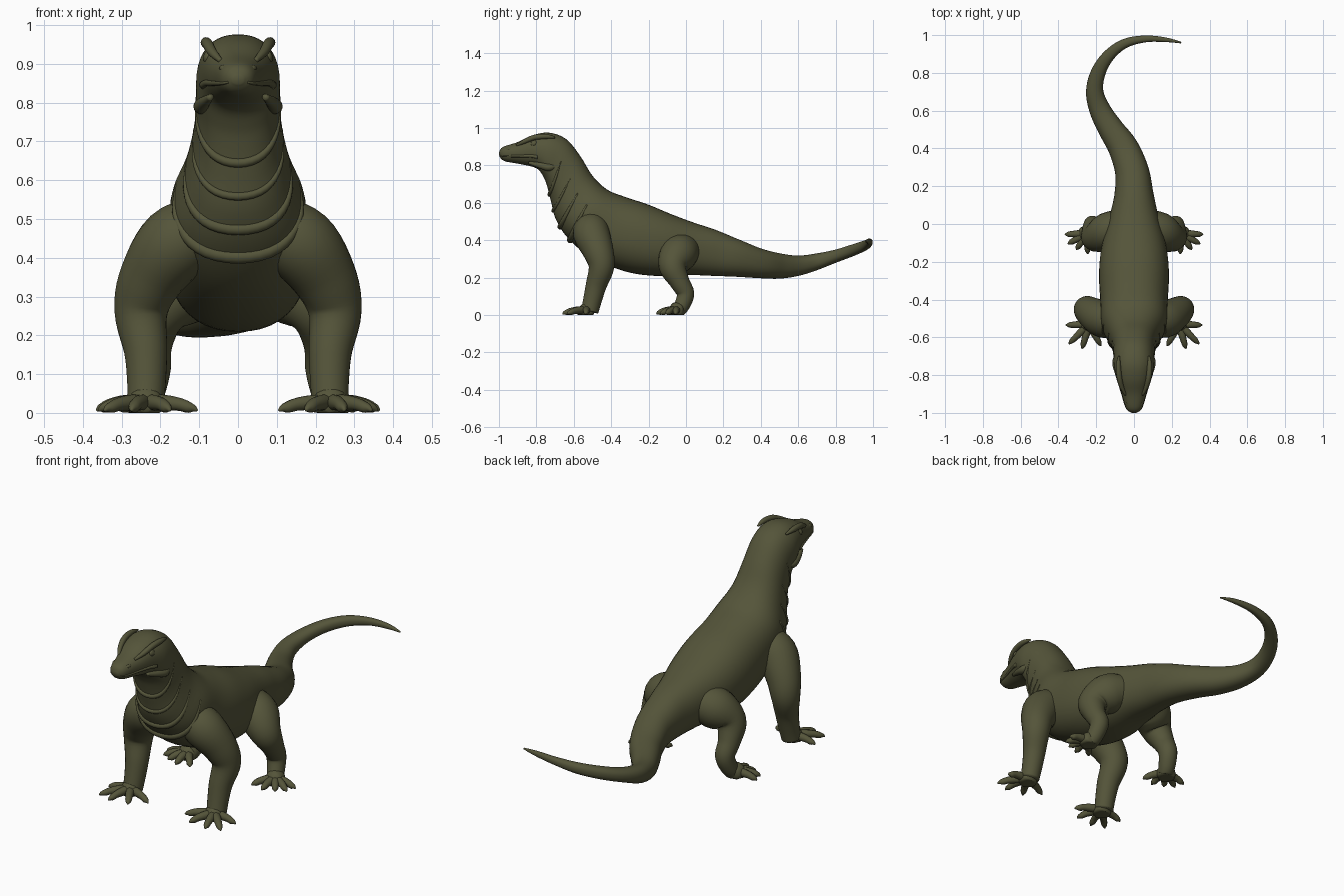
import bpy, bmesh
from math import sin, cos, pi, copysign
from mathutils import Vector

cube = bpy.data.objects.get("Cube")
if cube:
    bpy.data.objects.remove(cube, do_unlink=True)

olive = bpy.data.materials.new("olive_skin")
olive.use_nodes = True
olive.diffuse_color = (0.09, 0.09, 0.042, 1)
bsdf = next(n for n in olive.node_tree.nodes if n.type == 'BSDF_PRINCIPLED')
bsdf.inputs["Base Color"].default_value = olive.diffuse_color
bsdf.inputs["Roughness"].default_value = 0.7


def spline(rows, t):
    """Smooth interpolation through rows of numbers, t counted in rows."""
    i = min(int(t), len(rows) - 2)
    f = t - i
    a, b, c, d = (rows[max(0, min(len(rows) - 1, i + k))] for k in (-1, 0, 1, 2))
    return [q + f / 2 * (r - p + f * (2 * p - 5 * q + 4 * r - s + f * (3 * (q - r) + s - p)))
            for p, q, r, s in zip(a, b, c, d)]


def resample(rows, per):
    count = (len(rows) - 1) * per
    return [spline(rows, k / per) for k in range(count + 1)]


def make_part(name, lofts):
    """Skin each list of rings into a closed tube, all in one object."""
    bm = bmesh.new()
    for rings in lofts:
        grid = [[bm.verts.new((p[0], p[1], max(0, p[2]))) for p in ring] for ring in rings]
        n = len(grid[0])
        for a, b in zip(grid, grid[1:]):
            for i in range(n):
                bm.faces.new((a[i], a[(i + 1) % n], b[(i + 1) % n], b[i]))
        bm.faces.new(grid[0])
        bm.faces.new(grid[-1])
    bmesh.ops.recalc_face_normals(bm, faces=bm.faces)
    mesh = bpy.data.meshes.new(name)
    bm.to_mesh(mesh)
    bm.free()
    mesh.materials.append(olive)
    for face in mesh.polygons:
        face.use_smooth = True
    obj = bpy.data.objects.new(name, mesh)
    bpy.context.collection.objects.link(obj)
    return obj


def tube(rows, side=1, per=5, sides=16):
    """Rings along a path of (x, y, z, radius); side -1 mirrors it."""
    rows = resample(rows, per)
    pts = [Vector((r[0] * side, r[1], r[2])) for r in rows]
    normal = Vector((0.31, 0.42, 0.85))
    rings = []
    for k, p in enumerate(pts):
        t = (pts[min(k + 1, len(pts) - 1)] - pts[max(k - 1, 0)]).normalized()
        normal = (normal - t * normal.dot(t)).normalized()
        other = t.cross(normal)
        rings.append([p + rows[k][3] * (normal * cos(a) + other * sin(a))
                      for a in (2 * pi * i / sides for i in range(sides))])
    return rings


# Spine stations: centre x, back (y, z), belly (y, z), half width
STATIONS = [
    (0, -1.0, .868, -.998, .848, .014),
    (0, -.98, .898, -.97, .823, .042),
    (0, -.90, .925, -.89, .808, .066),
    (0, -.82, .962, -.80, .785, .092),
    (0, -.73, .975, -.76, .735, .107),
    (0, -.64, .94, -.74, .68, .108),
    (0, -.565, .85, -.72, .60, .113),
    (0, -.50, .745, -.695, .51, .135),
    (0, -.42, .67, -.63, .41, .172),
    (0, -.32, .63, -.51, .31, .178),
    (0, -.20, .59, -.33, .235, .185),
    (0, -.08, .54, -.17, .21, .172),
    (0, .04, .495, 0, .215, .135),
    (0, .16, .455, .14, .21, .105),
    (-.01, .28, .405, .27, .205, .09),
    (-.055, .40, .355, .40, .197, .08),
    (-.12, .50, .33, .50, .195, .068),
    (-.178, .60, .318, .60, .21, .057),
    (-.208, .70, .33, .70, .24, .046),
    (-.19, .80, .35, .80, .28, .039),
    (-.135, .89, .377, .89, .315, .032),
    (-.05, .955, .398, .955, .345, .025),
    (.06, .98, .408, .98, .37, .018),
    (.17, .975, .408, .975, .383, .012),
    (.25, .96, .397, .96, .39, .004),
]


def centre(t):
    x, yt, zt, yb, zb, w = spline(STATIONS, max(0, min(len(STATIONS) - 1, t)))
    return Vector((x, (yt + yb) / 2, (zt + zb) / 2)), Vector((0, yt - yb, zt - zb)) / 2, w


def skin_point(t, angle, grow=1.0):
    """Point on the body; angle 0 is the side, a quarter turn is the back."""
    c, up, w = centre(t)
    tangent = centre(t + .05)[0] - centre(t - .05)[0]
    across = Vector((tangent.y, -tangent.x, 0)).normalized()
    u, v = (copysign(abs(q) ** .88, q) for q in (cos(angle), sin(angle)))
    return c + grow * (across * w * u + up * v)


# Head, neck, trunk and tail in one sweep
make_part("body_and_tail", [
    [[skin_point(k / 5, 2 * pi * i / 40) for i in range(40)]
     for k in range((len(STATIONS) - 1) * 5 + 1)]])


def crease(t, start, stop, radius, lean=0.0):
    """Raised fold across the skin, from one angle to another."""
    rows = []
    for k in range(9):
        f = k / 8
        p = skin_point(t + lean * sin(pi * f), start + (stop - start) * f, .985)
        rows.append((*p, radius * (.25 + .75 * sin(pi * f))))
    return tube(rows, per=3, sides=10)


# Loose skin under the throat and around the shoulders
make_part("throat_folds", [crease(t, pi * .95, pi * 2.05, r, lean) for t, r, lean in
                           ((5.2, .012, .3), (6.2, .011, .3), (7.0, .015, .4), (7.7, .018, .4))])

FRONT_LEG = [(.08, -.50, .48, .085), (.16, -.505, .435, .098), (.225, -.47, .345, .083),
             (.25, -.452, .26, .069), (.238, -.48, .16, .056), (.236, -.50, .08, .05),
             (.238, -.515, .02, .047)]
HIND_LEG = [(.06, .0, .35, .085), (.14, -.04, .325, .1), (.205, -.07, .26, .076),
            (.222, -.035, .18, .054), (.22, -.003, .115, .047), (.23, -.02, .055, .042),
            (.24, -.045, .02, .038)]
FRONT_TOES = [(.36, -.535), (.345, -.635), (.275, -.66), (.175, -.645), (.105, -.58)]
HIND_TOES = [(.365, -.055), (.35, -.105), (.305, -.135), (.245, -.158), (.175, -.14)]


def foot(cx, cy, tips, side):
    """Flat palm with five spread toes, each ending in a claw."""
    lofts = [tube([(cx, cy + .04, .025, .015), (cx, cy + .025, .025, .04),
                   (cx, cy - .015, .02, .045), (cx, cy - .045, .018, .015)], side)]
    for x, y in tips:
        def at(f, z, r):
            return (cx + (x - cx) * f, cy + (y - cy) * f, z, r)
        lofts.append(tube([at(0, .028, .022), at(.4, .026, .02), at(.65, .022, .017),
                           at(.82, .015, .015), at(.92, .012, .01), at(1, .006, .003)],
                          side, 4, 10))
    return lofts


for side, label in ((1, "left"), (-1, "right")):
    make_part(label + "_front_leg", [tube(FRONT_LEG, side, sides=24)])
    make_part(label + "_hind_leg", [tube(HIND_LEG, side, sides=24)])
    make_part(label + "_front_foot", foot(.238, -.53, FRONT_TOES, side))
    make_part(label + "_hind_foot", foot(.248, -.05, HIND_TOES, side))

    # Bony brow, eye, nostril rim and lip line
    make_part(label + "_brow", [tube([(.045, -.905, .908, .006), (.066, -.86, .93, .012),
                                      (.078, -.81, .95, .014), (.083, -.75, .955, .013),
                                      (.08, -.70, .95, .005)], side)])
    make_part(label + "_eye", [tube([(.068, -.812, .915, .004), (.073, -.812, .915, .017),
                                     (.083, -.812, .915, .016), (.09, -.812, .915, .004)], side)])
    make_part(label + "_nostril", [tube([(.03, -.968, .882, .003), (.038, -.95, .888, .009),
                                         (.046, -.93, .89, .003)], side)])
    base = 0 if side == 1 else pi
    lip = [(*skin_point(.5 + .45 * k, base - side * .25, .97), .003 + .0012 * k)
           for k in range(7)]
    make_part(label + "_lip", [tube(lip, 1, 3, 10)])
    # Jowl behind the jaw
    jowl = [(.07, -.84, .815, .008), (.088, -.78, .80, .016),
            (.095, -.73, .79, .02), (.092, -.69, .80, .008)]
    make_part(label + "_jowl", [tube(jowl, side)])
